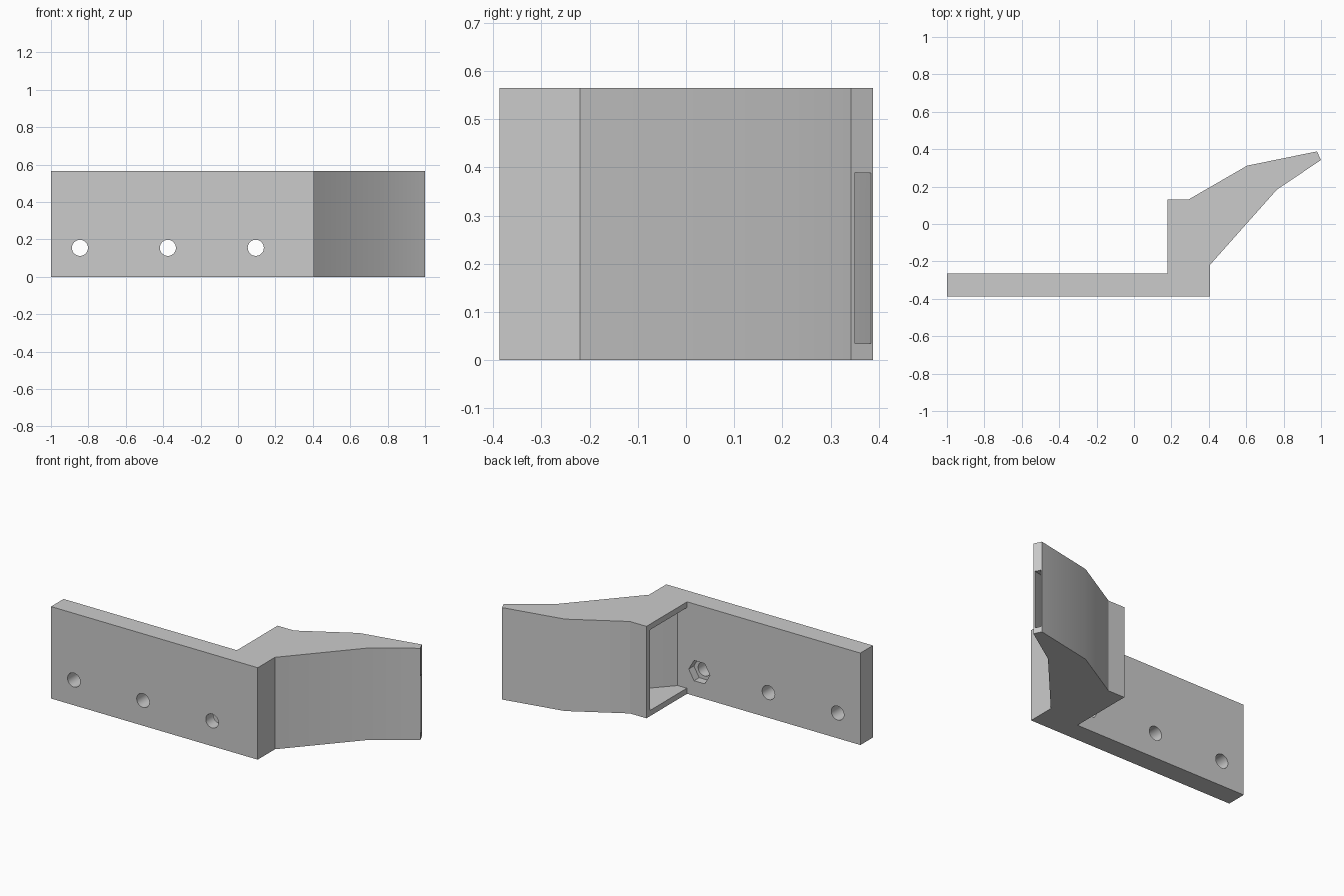
import bpy
import bmesh
import math
from mathutils import Matrix

cube = bpy.data.objects.get("Cube")
if cube:
    bpy.data.objects.remove(cube, do_unlink=True)

HEIGHT = 0.565
PLATE_FRONT, PLATE_BACK = -0.387, -0.265

grey = bpy.data.materials.new("plain grey")
grey.use_nodes = True
colour = (0.6, 0.6, 0.6, 1)
grey.diffuse_color = colour
grey.node_tree.nodes["Principled BSDF"].inputs["Base Color"].default_value = colour


def make_object(name, bm):
    bmesh.ops.recalc_face_normals(bm, faces=bm.faces)
    mesh = bpy.data.meshes.new(name)
    bm.to_mesh(mesh)
    bm.free()
    mesh.materials.append(grey)
    obj = bpy.data.objects.new(name, mesh)
    bpy.context.collection.objects.link(obj)
    return obj


def loft(name, sections):
    """Solid through matching closed sections, capped at both ends."""
    bm = bmesh.new()
    rings = [[bm.verts.new(p) for p in section] for section in sections]
    for a, b in zip(rings, rings[1:]):
        for i in range(len(a)):
            j = (i + 1) % len(a)
            bm.faces.new((a[i], a[j], b[j], b[i]))
    bm.faces.new(rings[0])
    bm.faces.new(rings[-1])
    return make_object(name, bm)


def rod(name, sides, radius, x, z, y0, y1):
    """Prism along y, with a corner pointing along x."""
    bm = bmesh.new()
    bmesh.ops.create_cone(bm, cap_ends=True, segments=sides, radius1=radius,
                          radius2=radius, depth=y1 - y0)
    turn = Matrix.Rotation(math.pi / 2, 4, "X")
    if sides == 6:
        turn = turn @ Matrix.Rotation(math.pi / 2, 4, "Z")
    bm.transform(Matrix.Translation((x, (y0 + y1) / 2, z)) @ turn)
    return make_object(name, bm)


def cut(target, cutter):
    mod = target.modifiers.new(cutter.name, "BOOLEAN")
    mod.operation = "DIFFERENCE"
    mod.solver = "EXACT"
    mod.object = cutter
    bpy.context.view_layer.objects.active = target
    bpy.ops.object.modifier_apply(modifier=mod.name)
    bpy.data.objects.remove(cutter, do_unlink=True)


# Mounting plate and angled duct share one outline
outline = [(-1, PLATE_FRONT), (0.405, PLATE_FRONT), (0.405, -0.22),
           (0.765, 0.185), (1, 0.342), (0.978, 0.388), (0.605, 0.312),
           (0.29, 0.13), (0.178, 0.13), (0.178, PLATE_BACK), (-1, PLATE_BACK)]
body = loft("duct_bracket", [[(x, y, z) for x, y in outline] for z in (0, HEIGHT)])

# Tapering air channel: front point, back point and ceiling at each station
stations = [((0.15, -0.262), (0.15, 0.095), 0.53),
            ((0.24, -0.262), (0.28, 0.095), 0.53),
            ((0.69, 0.225), (0.62, 0.28), 0.45),
            ((1.043, 0.37), (1.03, 0.398), 0.38)]
FLOOR = 0.035
channel = loft("air_channel", [[(*f, FLOOR), (*b, FLOOR), (*b, top), (*f, top)]
                               for f, b, top in stations])
cut(body, channel)

# Bolt holes with hexagonal nut pockets behind
for x in (-0.845, -0.375, 0.095):
    cut(body, rod("bolt_hole", 32, 0.043, x, 0.155, PLATE_FRONT - 0.05, PLATE_BACK + 0.05))
    cut(body, rod("nut_pocket", 6, 0.072, x, 0.155, PLATE_BACK - 0.05, PLATE_BACK + 0.05))

# Smooth the gentle bends and keep the corners sharp
bpy.ops.object.select_all(action="DESELECT")
body.select_set(True)
bpy.context.view_layer.objects.active = body
bpy.ops.object.shade_smooth_by_angle(angle=math.radians(25))
